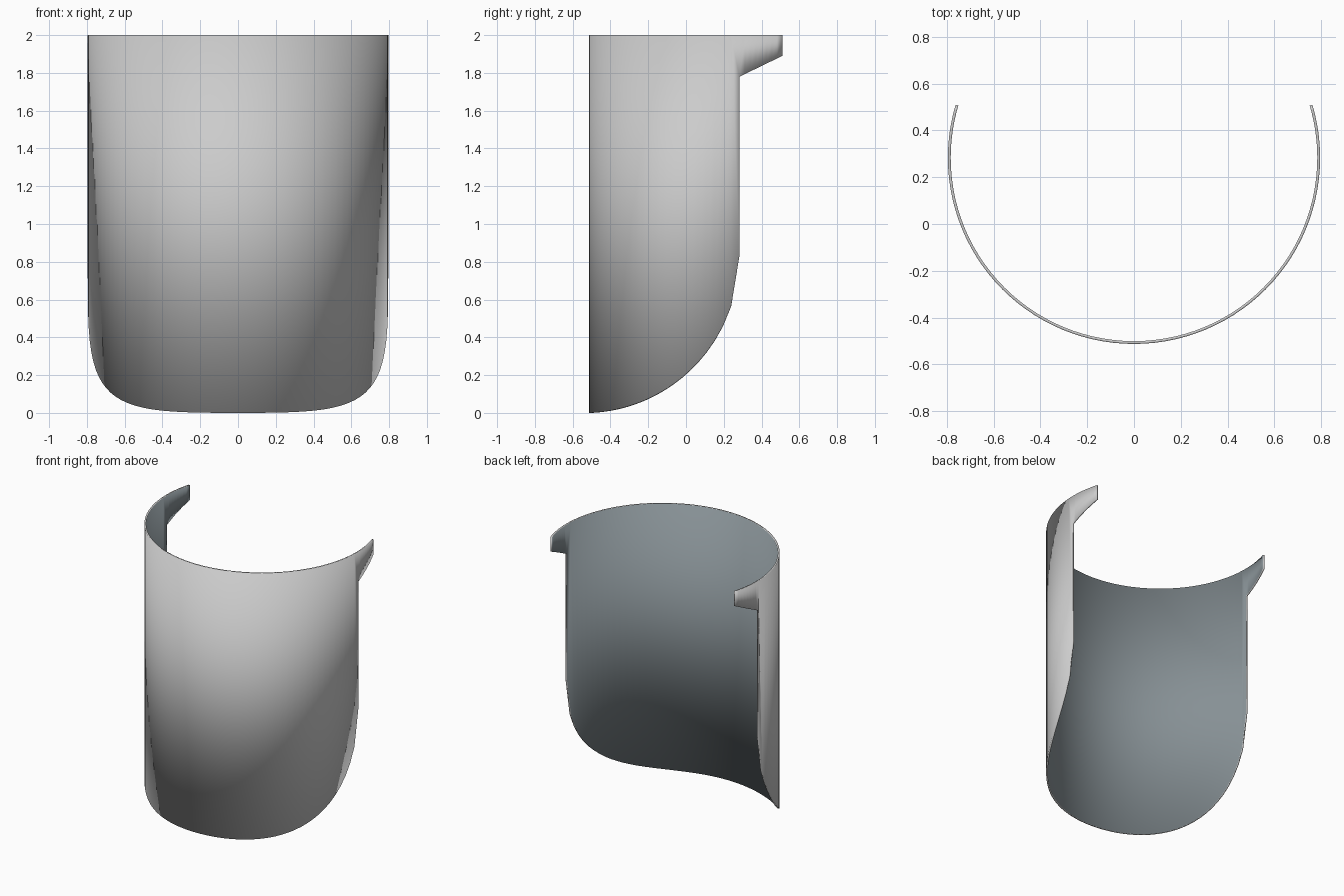
import bpy, bmesh, math

if "Cube" in bpy.data.objects:
    bpy.data.objects.remove(bpy.data.objects["Cube"])

R, CY, T = 0.796, 0.283, 0.012   # shell radius, axis y, wall thickness
ARM = math.asin((0.51 - CY) / R)  # angle covered by each top arm
OY, RAD = -0.55, 0.833            # circle of the rounded lower edge, seen from the side
OZ = math.sqrt(RAD ** 2 - 0.037 ** 2)
TOP = 2.0


def body_bottom(y):
    return max(0, OZ - math.sqrt(max(0, RAD ** 2 - (y - OY) ** 2)))


def arm_bottom(y):
    return 1.78 + 0.11 * (y - CY) / (0.51 - CY)


bm = bmesh.new()


def point(a, r, z):
    return bm.verts.new((r * math.cos(a), CY + r * math.sin(a), z))


def column(a, bottom):
    """Outer and inner wall vertices, each listed from bottom to top."""
    z = bottom(CY + R * math.sin(a))
    zs = [z, 1.78, TOP] if abs(math.sin(a)) < 1e-6 and bottom is body_bottom else [z, TOP]
    return [[point(a, r, h) for h in zs] for r in (R, R - T)]


def add_face(verts, mat=0):
    f = bm.faces.new(verts)
    f.material_index = mat
    f.smooth = True


def strip(cols):
    """Outer wall, inner wall, top rim and bottom rim between columns."""
    for (o1, i1), (o2, i2) in zip(cols, cols[1:]):
        add_face(o1 + o2[::-1])
        add_face(i1 + i2[::-1], 1)
        add_face([o1[-1], o2[-1], i2[-1], i1[-1]])
        add_face([o1[0], o2[0], i2[0], i1[0]])


# Main half-round wall
N, M = 56, 8
body = [column(-math.pi + math.pi * k / N, body_bottom) for k in range(N + 1)]
strip(body)

# Top arm and straight back edge on each side
for edge, start, sign in ((body[-1], 0, 1), (body[0], math.pi, -1)):
    outer, inner = edge
    add_face([outer[0], outer[1], inner[1], inner[0]])
    arm = [[outer[1:], inner[1:]]]
    arm += [column(start + sign * ARM * k / M, arm_bottom) for k in range(1, M + 1)]
    strip(arm)
    o, i = arm[-1]
    add_face([o[0], o[1], i[1], i[0]])

bmesh.ops.recalc_face_normals(bm, faces=bm.faces[:])
mesh = bpy.data.meshes.new("curved_shell")
bm.to_mesh(mesh)
bm.free()
shell = bpy.data.objects.new("curved_shell", mesh)
bpy.context.collection.objects.link(shell)

# Light grey outside, blue-grey inside
for name, colour in (("outside_grey", (0.8, 0.8, 0.8, 1)), ("inside_blue_grey", (0.24, 0.28, 0.30, 1))):
    mat = bpy.data.materials.new(name)
    mat.diffuse_color = colour
    mat.use_nodes = True
    mat.node_tree.nodes["Principled BSDF"].inputs["Base Color"].default_value = mat.diffuse_color
    mesh.materials.append(mat)
